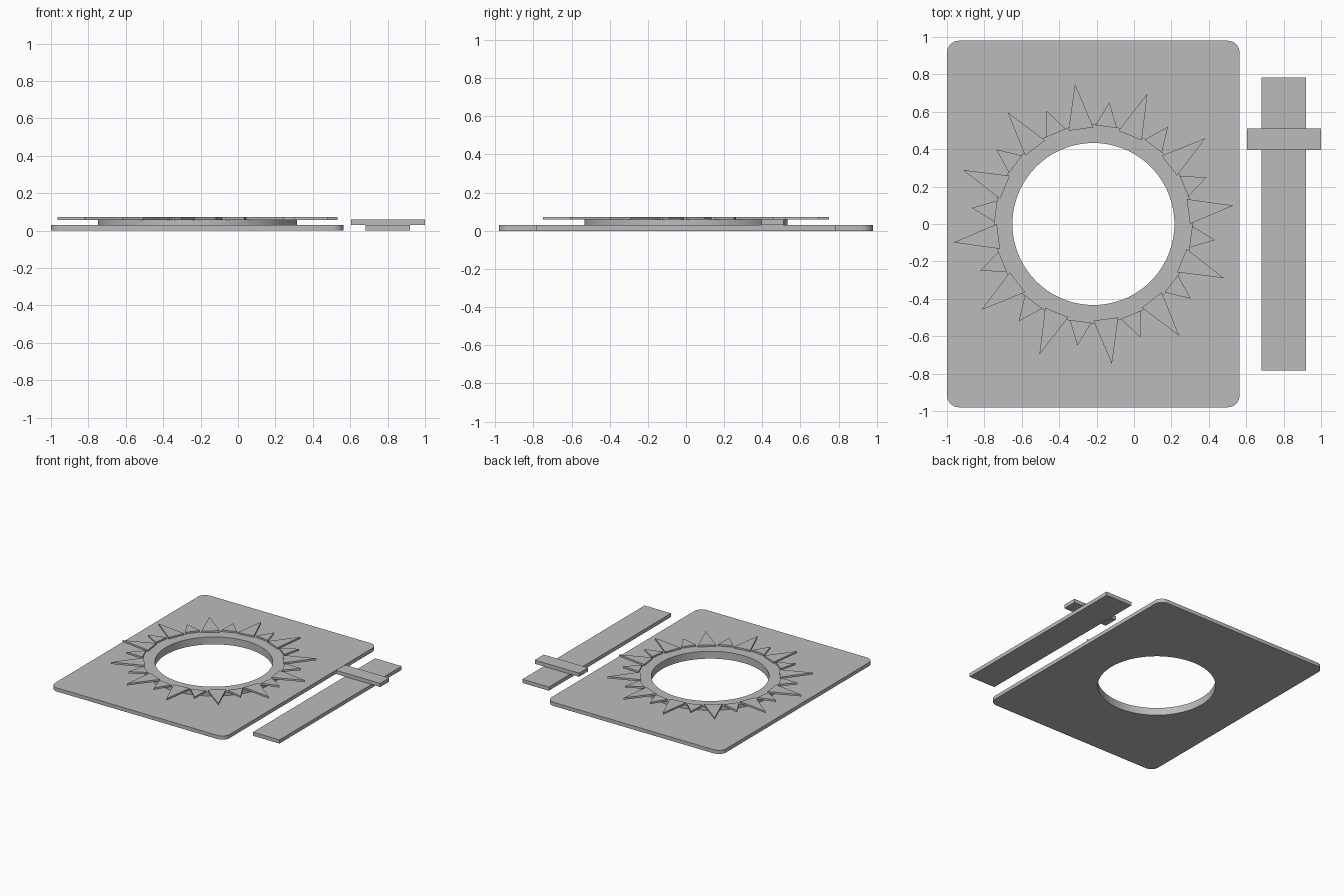
import bpy, bmesh
from math import sin, cos, pi, radians

cube = bpy.data.objects.get("Cube")
if cube:
    bpy.data.objects.remove(cube, do_unlink=True)

grey = bpy.data.materials.new("plain_grey")
grey.use_nodes = True
colour = (0.5, 0.5, 0.5, 1)
grey.diffuse_color = colour
grey.node_tree.nodes["Principled BSDF"].inputs["Base Color"].default_value = colour

CENTRE = -0.217   # x of the opening
HOLE = 0.433      # radius of the opening
LAYER = 0.03      # thickness of the flat sheets
SEGMENTS = 96


def finish(name, bm, smooth=False):
    bmesh.ops.recalc_face_normals(bm, faces=bm.faces)
    mesh = bpy.data.meshes.new(name)
    bm.to_mesh(mesh)
    bm.free()
    mesh.materials.append(grey)
    obj = bpy.data.objects.new(name, mesh)
    bpy.context.collection.objects.link(obj)
    if smooth:
        bpy.ops.object.select_all(action='DESELECT')
        obj.select_set(True)
        bpy.context.view_layer.objects.active = obj
        bpy.ops.object.shade_smooth_by_angle(angle=radians(30))
    return obj


def circle(radius, count=SEGMENTS):
    return [(CENTRE + radius * cos(2 * pi * i / count),
             radius * sin(2 * pi * i / count)) for i in range(count)]


def slab(name, loops, z0, z1, smooth=False):
    """Extrude an outline, with any inner loops left open as holes."""
    bm = bmesh.new()
    edges = []
    for loop in loops:
        verts = [bm.verts.new((x, y, z0)) for x, y in loop]
        edges += [bm.edges.new((v, verts[i - 1])) for i, v in enumerate(verts)]
    if len(loops) == 1:
        bm.faces.new(verts)
    else:
        bmesh.ops.triangle_fill(bm, edges=edges, use_beauty=True)
    top = bmesh.ops.extrude_face_region(bm, geom=bm.faces[:], use_keep_orig=True)
    moved = [g for g in top["geom"] if isinstance(g, bmesh.types.BMVert)]
    bmesh.ops.translate(bm, vec=(0, 0, z1 - z0), verts=moved)
    return finish(name, bm, smooth)


def rectangle(x0, x1, y0, y1):
    return [(x0, y0), (x1, y0), (x1, y1), (x0, y1)]


def rounded_rectangle(x0, x1, y0, y1, r, steps=8):
    corners = [(x1 - r, y1 - r), (x0 + r, y1 - r), (x0 + r, y0 + r), (x1 - r, y0 + r)]
    return [(cx + r * cos(pi / 2 * (q + s / steps)), cy + r * sin(pi / 2 * (q + s / steps)))
            for q, (cx, cy) in enumerate(corners) for s in range(steps + 1)]


def ray(name, degrees, base, tip, half_width):
    a = radians(degrees)
    points = [(base, -half_width), (tip, 0), (base, half_width)]
    outline = [(CENTRE + u * cos(a) - v * sin(a), u * sin(a) + v * cos(a)) for u, v in points]
    slab(name, [outline], 0.058, 0.073)


# Base sheet with rounded corners and a round opening
slab("base_plate", [rounded_rectangle(-1, 0.565, -0.98, 0.98, 0.065), circle(HOLE)],
     0, LAYER, smooth=True)

# Raised collar around the opening
slab("collar_ring", [circle(0.532), circle(HOLE)], LAYER, 2 * LAYER, smooth=True)

# Alternating long and short sun rays
for i in range(12):
    ray(f"long_ray_{i + 1}", 7.5 + 30 * i, 0.512, 0.755, 0.067)
    ray(f"short_ray_{i + 1}", 22.5 + 30 * i, 0.525, 0.656, 0.058)

# Separate strip with a crosspiece on top
slab("strip", [rectangle(0.683, 0.92, -0.783, 0.783)], 0, LAYER)
slab("crosspiece", [rectangle(0.603, 1.0, 0.395, 0.51)], LAYER, 2 * LAYER)
